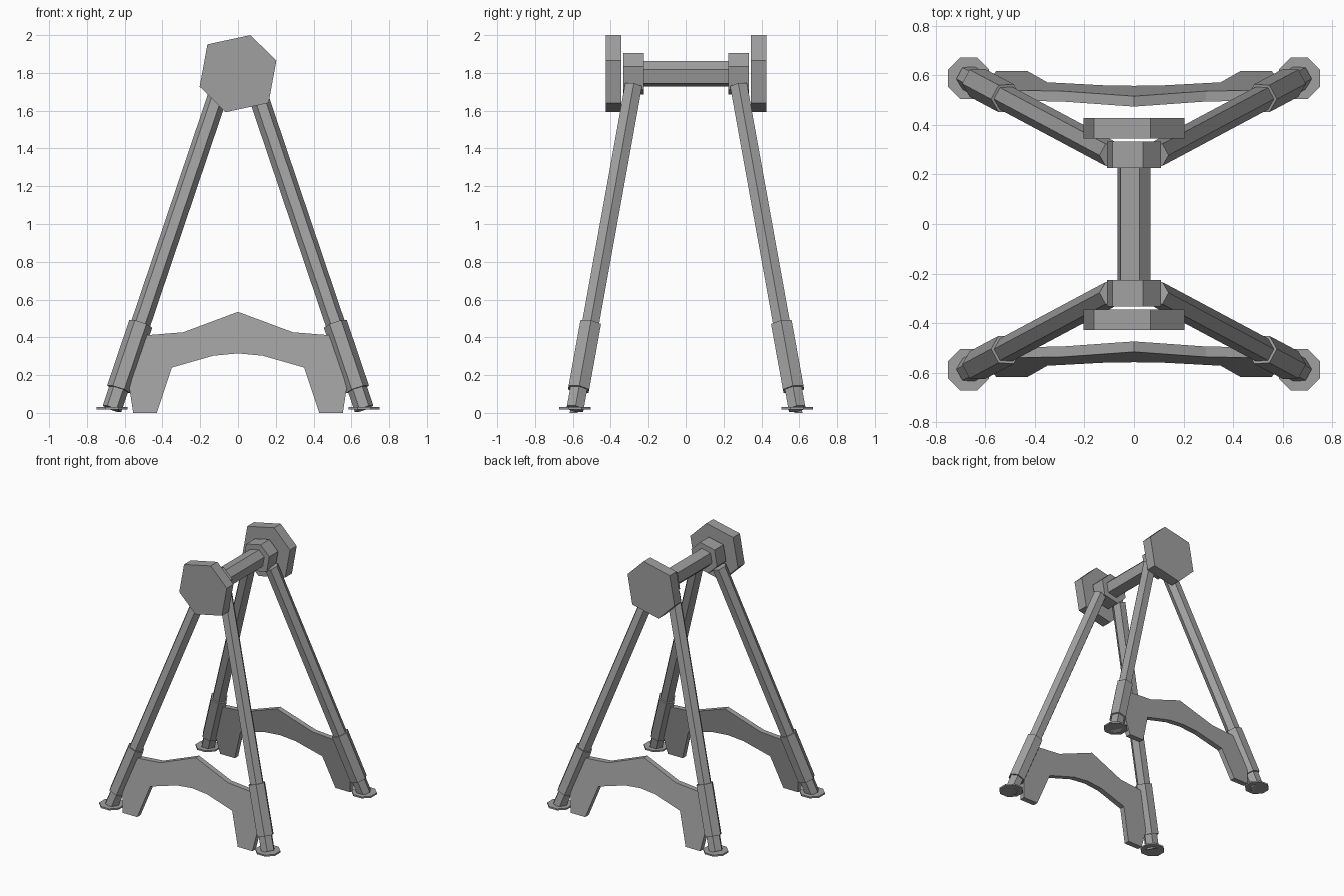
import bpy, math
from mathutils import Vector

if "Cube" in bpy.data.objects:
    bpy.data.objects.remove(bpy.data.objects["Cube"])

GREY = (0.35, 0.35, 0.35, 1)
metal = bpy.data.materials.new("grey metal")
metal.use_nodes = True
metal.diffuse_color = GREY
metal.node_tree.nodes["Principled BSDF"].inputs["Base Color"].default_value = GREY


def loft(name, ring_a, ring_b):
    """Closed prism between two matching rings of points."""
    n = len(ring_a)
    faces = [(i, (i + 1) % n, n + (i + 1) % n, n + i) for i in range(n)]
    faces += [tuple(reversed(range(n))), tuple(range(n, 2 * n))]
    # Keep the outward direction consistent whichever way the ring winds
    a, b = [Vector(p) for p in ring_a], [Vector(p) for p in ring_b]
    area = sum((a[i].cross(a[(i + 1) % n]) for i in range(n)), Vector())
    if area.dot(b[0] - a[0]) < 0:
        faces = [tuple(reversed(f)) for f in faces]
    mesh = bpy.data.meshes.new(name)
    mesh.from_pydata(a + b, [], faces)
    mesh.materials.append(metal)
    obj = bpy.data.objects.new(name, mesh)
    bpy.context.collection.objects.link(obj)
    return obj


def tube(name, start, end, radius, sides=6, turn=0.0):
    """Straight faceted bar with one corner facing sideways."""
    axis = (end - start).normalized()
    u = (Vector((1, 0, 0)) - axis * axis.x).normalized()
    v = axis.cross(u)
    ring = []
    for i in range(sides):
        t = turn + math.tau * i / sides
        ring.append((u * math.cos(t) + v * math.sin(t)) * radius)
    return loft(name, [start + p for p in ring], [end + p for p in ring])


# Tilted hexagon shared by the crossbar, collars and end plates
half = [(0.066, 0.204), (-0.162, 0.155), (-0.203, -0.069)]
hexagon = half + [(-x, -z) for x, z in half]
AXLE_Z = 1.796


def hex_bar(name, y0, y1, scale):
    rings = [[(x * scale, y, AXLE_Z + z * scale) for x, z in hexagon]
             for y in (y0, y1)]
    return loft(name, *rings)


hex_bar("crossbar", -0.24, 0.24, 0.33)

# Arched brace outline, right half then mirrored
outline = [(0, 0.535), (0.29, 0.427), (0.5, 0.41), (0.575, 0.13), (0.555, 0),
           (0.43, 0), (0.35, 0.24), (0.13, 0.303), (0, 0.315)]
outline += [(-x, z) for x, z in reversed(outline[1:-1])]
LEAN, THICK = 0.19, 0.042

for s, end_name in ((-1, "front"), (1, "back")):
    hex_bar(end_name + "_collar", s * 0.225, s * 0.333, 0.54)
    hex_bar(end_name + "_end_plate", s * 0.345, s * 0.427, 1.0)

    # Brace leans inward in line with the legs
    inner, outer = [[(x, s * (y - LEAN * z), z) for x, z in outline]
                    for y in (0.617 - THICK, 0.617)]
    loft(end_name + "_brace", inner, outer)

    for side, side_name in ((-1, "right"), (1, "left")):
        label = end_name + "_" + side_name
        foot = Vector((side * 0.667, s * 0.588, 0.022))
        top = Vector((side * 0.09, s * 0.28, 1.73))
        tube(label + "_leg", foot, top, 0.052)
        tube(label + "_leg_sleeve", foot.lerp(top, 0.06),
             foot.lerp(top, 0.263), 0.064)
        # Octagonal ground pad
        pad = foot.copy()
        pad.z = 0.018
        tube(label + "_foot_pad", pad, pad + Vector((0, 0, 0.012)), 0.09,
             sides=8, turn=math.pi / 8)
